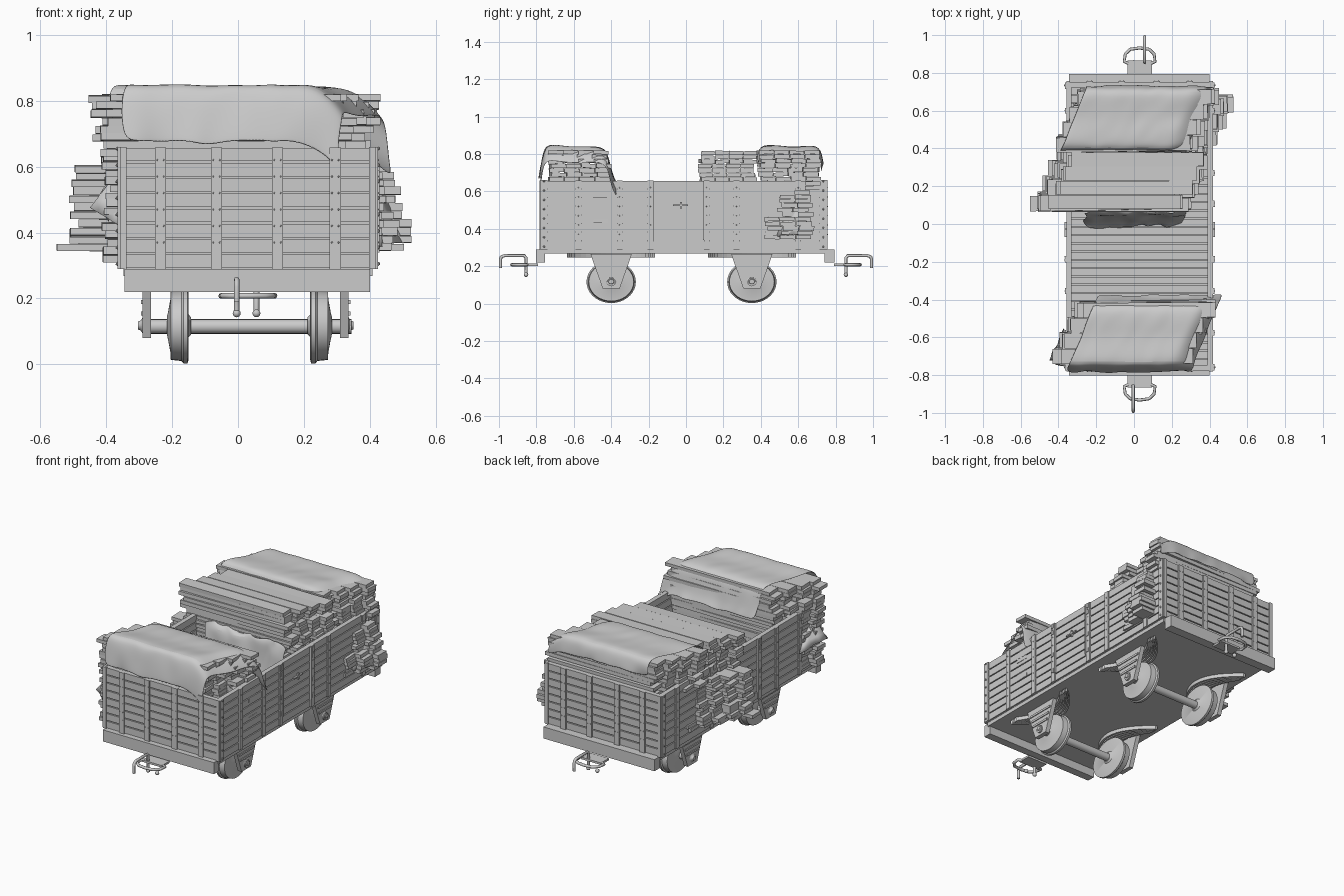
import bpy, bmesh, math, random
from mathutils import Matrix, Vector

if "Cube" in bpy.data.objects:
    bpy.data.objects.remove(bpy.data.objects["Cube"])
random.seed(4)
X0, X1, Y0, Y1 = -0.358, 0.418, -0.775, 0.75   # body extents
Z0, Z1 = 0.29, 0.66


def finish(name, bm, smooth=False):
    bmesh.ops.recalc_face_normals(bm, faces=bm.faces[:])
    me = bpy.data.meshes.new(name)
    bm.to_mesh(me)
    bm.free()
    ob = bpy.data.objects.new(name, me)
    bpy.context.collection.objects.link(ob)
    if smooth:
        bpy.context.view_layer.objects.active = ob
        bpy.ops.object.select_all(action='DESELECT')
        ob.select_set(True)
        bpy.ops.object.shade_smooth_by_angle(angle=math.radians(40))
    return ob


def add_box(bm, x0, x1, y0, y1, z0, z1, rot=Matrix()):
    c = Vector(((x0 + x1) / 2, (y0 + y1) / 2, (z0 + z1) / 2))
    m = Matrix.Translation(c) @ rot @ Matrix.Diagonal((x1 - x0, y1 - y0, z1 - z0, 1))
    bmesh.ops.create_cube(bm, size=1, matrix=m)


def boxes(name, items):
    bm = bmesh.new()
    for b in items:
        add_box(bm, *b)
    return finish(name, bm)


def lathe(name, profile, loc, flip=1, seg=32, zs=1.0):
    # revolve (offset, radius) points about the x axis
    bm = bmesh.new()
    rings = []
    for o, r in profile:
        rings.append([bm.verts.new((loc[0] + flip * o, loc[1] + r * math.cos(a), loc[2] + zs * r * math.sin(a)))
                      for a in (2 * math.pi * i / seg for i in range(seg))])
    for A, B in zip(rings, rings[1:]):
        for i in range(seg):
            bm.faces.new((A[i], A[(i + 1) % seg], B[(i + 1) % seg], B[i]))
    bm.faces.new(rings[0])
    bm.faces.new(rings[-1])
    return finish(name, bm, True)


def tube(name, pts, r):
    cu = bpy.data.curves.new(name, 'CURVE')
    cu.dimensions = '3D'
    cu.bevel_depth, cu.bevel_resolution, cu.use_fill_caps = r, 2, True
    sp = cu.splines.new('POLY')
    sp.points.add(len(pts) - 1)
    for p, c in zip(sp.points, pts):
        p.co = (*c, 1)
    bpy.context.collection.objects.link(bpy.data.objects.new(name, cu))


# underframe, end beams and plank floor
boxes("underframe", [(X0 + .01, X1 - .01, Y0 + .01, Y1 - .01, .268, .292)])
boxes("end_beams", [(-.345, .40, -.803, -.755, .22, .29), (-.345, .40, .74, .795, .22, .29)])
n = 34
p = (Y1 - Y0 - .04) / n
boxes("floor_planks", [(X0 + .01, X1 - .01, Y0 + .02 + i * p, Y0 + .015 + (i + 1) * p, .29, .308) for i in range(n)])

# walls: thin core with separate planks standing proud
walls = [(X0, X0 + .028, Y0, Y1), (X1 - .028, X1, Y0, Y1), (X0, X1, Y0, Y0 + .028), (X0, X1, Y1 - .028, Y1)]
g = .008
boxes("wall_core", [(a + g, b - g, c + g, d - g, Z0, Z1 - .004) for a, b, c, d in walls])
pitch = (Z1 - Z0) / 8
boxes("wall_planks", [(*w, Z0 + k * pitch + .003, Z0 + (k + 1) * pitch - .003) for w in walls for k in range(8)])

# iron straps and rivets
end_x = [-.235, -.065, .12, .295]
side_y = [-.575, -.355, -.19, .11, .27, .60]
straps, rivets = [], []
for x in end_x:
    for y, s in ((Y0, -1), (Y1, 1)):
        straps.append((x - .017, x + .017, y - .007, y + .007, Z0, Z1 - .002))
        for dx in (-.01, .01):
            rivets += [((x + dx, y + s * .007, .37 + .05 * k), .003) for k in range(6)]
for y in side_y:
    for x, s in ((X0, -1), (X1, 1)):
        straps.append((x - .007, x + .007, y - .015, y + .015, Z0, Z1 - .002))
        rivets += [((x + s * .007, y, .37 + .05 * k), .0035) for k in range(6)]
for x, s in ((X0, -1), (X1, 1)):
    for y, t in ((Y0, 1), (Y1, -1)):
        straps.append((x - .007, x + .007, min(y, y + t * .035), max(y, y + t * .035), Z0, Z1))
        straps.append((min(x, x - s * .02), max(x, x - s * .02), y - .006, y + .006, Z0, Z1))
        rivets += [((x + s * .008, y + t * .016, .305 + .05 * k), .006) for k in range(8)]
boxes("iron_straps", straps)
bm = bmesh.new()
for loc, r in rivets:
    bmesh.ops.create_icosphere(bm, subdivisions=1, radius=r, matrix=Matrix.Translation(loc))
finish("rivets", bm)

# side doors: edge bars, hinges and latch on both sides
door = []
for x, s in ((X0, -1), (X1, 1)):
    a, b = sorted((x, x + s * .011))
    door += [(a, b, -.178, -.17, .34, .655), (a, b, .09, .098, .34, .655)]
    door += [(a, b, y - .008, y + .008, z - .012, z + .012) for y in (-.19, .11) for z in (.36, .46, .60, .64)]
    door += [(a, b, -.07, .01, .522, .53), (a, b, -.032, -.022, .508, .543)]
boxes("door_fittings", door)

# running gear: plain domed wheels, axles, guards and springs
for tag, wy in (("front", -.40), ("rear", .352)):
    for side, x, f in (("left", -.208, 1), ("right", .277, -1)):
        lathe(f"{tag}_{side}_wheel", [(-.008, .03), (-.004, .05), (.003, .095), (.004, .12), (.036, .124), (.042, .132),
              (.055, .132), (.058, .12), (.058, .04), (.066, .03)], (x, wy, .117), f, 36, .86)
    lathe(f"{tag}_axle", [(-.305, .022), (.325, .022)], (.02, wy, .115), 1, 20)
    for side, x, f in (("left", -.277, -1), ("right", .323, 1)):
        # tapered axle guard with a rim and cross bars
        bm = bmesh.new()
        rows = [[bm.verts.new((x + dx, wy + dy, z)) for dy, z in
                 ((-.11, .265), (-.10, .235), (-.045, .08), (.045, .08), (.10, .235), (.11, .265))] for dx in (-.013, .013)]
        for r in rows:
            bm.faces.new(r)
        for i in range(6):
            j = (i + 1) % 6
            bm.faces.new((rows[0][i], rows[0][j], rows[1][j], rows[1][i]))
        a, b = sorted((x, x + f * .018))
        for z, h in ((.225, .085), (.19, .072), (.155, .06)):
            add_box(bm, a, b, wy - h, wy + h, z - .006, z + .006)
        finish(f"{tag}_{side}_axle_guard", bm)
        lathe(f"{tag}_{side}_axle_box", [(0, .032), (.012, .03), (.018, .018), (.027, .014)], (x, wy, .118), f, 16, .85)
        # bowed leaves lying flat below the floor
        bm = bmesh.new()
        for k in range(5):
            pr = None
            for i in range(15):
                t = -1 + i / 7
                yy, bow = wy + t * (.235 - .012 * k), (.15 - .02 * k) * (1 - t * t)
                q = [bm.verts.new((x - f * (bow - .03 + w), yy, z)) for w, z in
                     ((0, .247), (.013, .247), (.013, .27), (0, .27))]
                if pr:
                    for m in range(4):
                        bm.faces.new((pr[m], pr[(m + 1) % 4], q[(m + 1) % 4], q[m]))
                else:
                    bm.faces.new(q)
                pr = q
            bm.faces.new(pr)
        finish(f"{tag}_{side}_spring", bm)

# couplings
for tag, s, hx in (("front", -1, -.004), ("rear", 1, .056)):
    ys = sorted((s * .79, s * .865))
    boxes(f"{tag}_coupling_plate", [(-.035, .095, *ys, .202, .214)])
    tube(f"{tag}_coupling_loop", [(x, s * y, .208) for x, y in ((-.03, .85), (-.052, .86), (-.046, .90), (-.02, .925),
         (.03, .932), (.08, .925), (.106, .90), (.112, .86), (.09, .85))], .0085)
    tube(f"{tag}_coupling_hook", [(hx, s * y, z) for y, z in ((.855, .15), (.855, .245), (.865, .257), (.97, .257),
         (.988, .25), (.992, .235), (.992, .19))], .0085)
    bm = bmesh.new()
    for hh in (-.004, .056):
        bmesh.ops.create_uvsphere(bm, u_segments=12, v_segments=8, radius=.012, matrix=Matrix.Translation((hh, s * .855, .155)))
    finish(f"{tag}_coupling_pins", bm, True)


# timber stacks: layers of loose boards, each row shifted along x with y
def stack(name, y0, y1, z0, z1, cx, length, cols, jit, taper=0):
    bm = bmesh.new()
    w, yc, z = (y1 - y0) / cols, (y0 + y1) / 2, z0
    while z < z1 - .012:
        t = random.uniform(.021, .026)
        oy, ox = random.uniform(-.01, .01), random.uniform(-jit, jit) * .6
        L = length / 2 - taper * (z - z0)
        yaw = random.gauss(.01, .01)
        for c in range(cols):
            y = y0 + (c + .5) * w + oy
            x = cx + .48 * (y - yc) + ox + random.uniform(-jit, jit) * .5
            rot = Matrix.Rotation(yaw, 4, 'Z') @ Matrix.Rotation(random.gauss(0, .03), 4, 'X')
            add_box(bm, x - L, x + L, y - w * .485, y + w * .485, z, z + t * random.uniform(.85, .97), rot)
        z += t
    return finish(name, bm)


stack("front_lower_boards", -.735, -.42, .31, .63, .005, .70, 4, .02)
stack("front_upper_boards", -.735, -.41, .63, .83, -.008, .70, 4, .035)
stack("rear_lower_boards", .08, .67, .345, .60, 0, .80, 7, .03, .2)
stack("middle_upper_boards", .07, .37, .61, .82, -.03, .70, 4, .035)
stack("rear_upper_boards", .39, .715, .61, .83, .02, .71, 4, .035)


# draped tarps: a y-z profile swept across x with wrinkles
def tarp(name, prof, xl, xr, yref, droop, skew=.4, amp=.006):
    bm = bmesh.new()
    m, rows = 14, []
    for k, (y, z) in enumerate(prof):
        row = []
        edge = k in (0, len(prof) - 1)
        for i in range(m + 1):
            u = i / m
            x = xl + (xr - xl) * u + skew * (max(-.2, min(.2, y - yref)))
            d = droop * max(0, (u - .86) / .14) ** 1.4
            a = amp * (2.2 if edge else 1)
            row.append(bm.verts.new((x + random.uniform(-a, a), y + random.uniform(-a, a) * .7,
                                     z - d + random.uniform(-a, a) * .7)))
        rows.append(row)
    for A, B in zip(rows, rows[1:]):
        for i in range(m):
            bm.faces.new((A[i], A[i + 1], B[i + 1], B[i]))
    ob = finish(name, bm, True)
    md = ob.modifiers.new("thick", 'SOLIDIFY')
    md.thickness, md.offset = .004, 0
    md = ob.modifiers.new("soft", 'SUBSURF')
    md.levels = md.render_levels = 2


tarp("front_tarp", [(-.782, .67), (-.772, .75), (-.757, .825), (-.735, .85), (-.67, .842), (-.60, .834), (-.53, .838),
     (-.46, .838), (-.425, .815), (-.41, .75), (-.395, .69), (-.375, .65)], -.275, .385, -.575, .085)
tarp("rear_tarp", [(.728, .74), (.724, .80), (.705, .84), (.65, .842), (.57, .834), (.50, .843), (.44, .846),
     (.40, .838), (.385, .80), (.382, .76)], -.325, .345, .55, .05)
tarp("middle_tarp", [(.07, .64), (.055, .62), (.045, .57), (.04, .50), (.025, .43), (.01, .36), (-.01, .315)],
     -.26, .27, .05, .03, .2, .012)


# torn tarp corners hanging over the board ends
def flap(name, a, b, c):
    bm = bmesh.new()
    bm.faces.new([bm.verts.new(v) for v in (a, b, c)])
    bmesh.ops.subdivide_edges(bm, edges=bm.edges[:], cuts=3, use_grid_fill=True)
    for v in bm.verts:
        v.co += Vector([random.uniform(-.006, .006) for _ in range(3)])
    finish(name, bm, True).modifiers.new("thick", 'SOLIDIFY').thickness = .004


flap("right_rear_flap", (.425, .60, .59), (.425, .48, .36), (.50, .60, .37))
flap("left_front_flap", (-.36, -.70, .60), (-.45, -.72, .48), (-.37, -.55, .42))
flap("left_front_flap_end", (-.36, -.70, .60), (-.45, -.72, .48), (-.36, -.755, .42))
